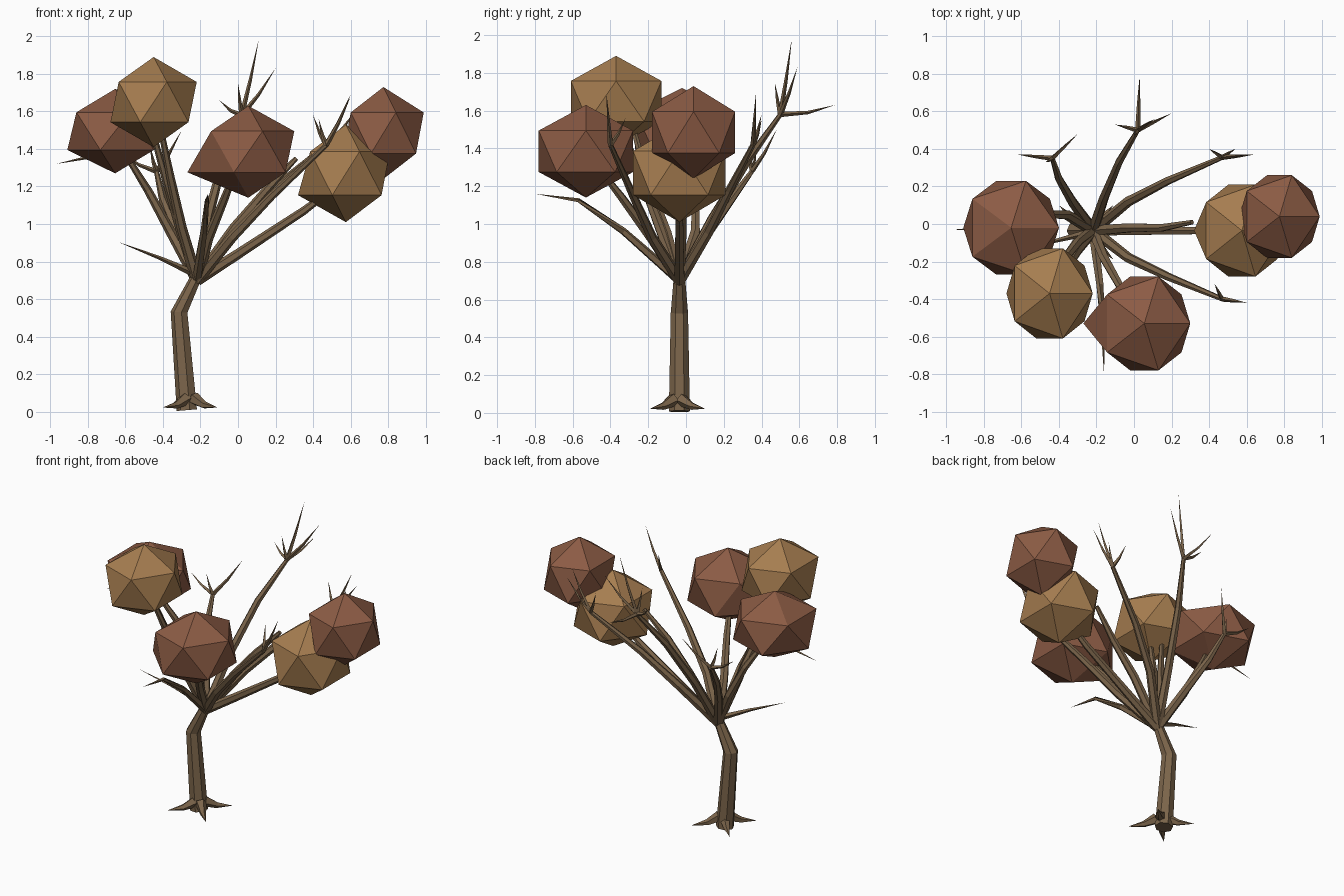
import bpy, bmesh, math
from mathutils import Vector

if "Cube" in bpy.data.objects:
    bpy.data.objects.remove(bpy.data.objects["Cube"])


def material(name, rgb):
    m = bpy.data.materials.new(name)
    m.diffuse_color = (*rgb, 1)
    m.use_nodes = True
    m.node_tree.nodes["Principled BSDF"].inputs["Base Color"].default_value = m.diffuse_color
    return m


BARK = material("bark", (0.20, 0.13, 0.07))
BROWN = material("brown_leaf", (0.26, 0.105, 0.058))
TAN = material("tan_leaf", (0.38, 0.205, 0.08))


def finish(bm, name, mat):
    bmesh.ops.recalc_face_normals(bm, faces=bm.faces[:])
    me = bpy.data.meshes.new(name)
    bm.to_mesh(me)
    bm.free()
    me.materials.append(mat)
    ob = bpy.data.objects.new(name, me)
    bpy.context.collection.objects.link(ob)
    return ob


def tube(bm, pts, radii, sides):
    """Faceted tube through pts; a zero last radius gives a pointed tip."""
    pts = [Vector(p) for p in pts]
    rings = []
    for i, (p, r) in enumerate(zip(pts, radii)):
        if r == 0:
            rings.append([bm.verts.new(p)])
            continue
        t = (pts[min(i + 1, len(pts) - 1)] - pts[max(i - 1, 0)]).normalized()
        ref = Vector((0, 1, 0)) if abs(t.y) < 0.9 else Vector((1, 0, 0))
        u = t.cross(ref).normalized()
        v = t.cross(u)
        rings.append([bm.verts.new(p + r * (math.cos(a) * u + math.sin(a) * v))
                      for a in (math.tau * k / sides for k in range(sides))])
    for a, b in zip(rings, rings[1:]):
        for k in range(sides):
            n = (k + 1) % sides
            if len(b) == 1:
                bm.faces.new((a[k], a[n], b[0]))
            else:
                bm.faces.new((a[k], a[n], b[n], b[k]))
    for ring in (rings[0], rings[-1]):
        if len(ring) > 2:
            bm.faces.new(ring)


# Bent trunk
bm = bmesh.new()
tube(bm, [(-0.27, -0.035, 0.008), (-0.312, -0.035, 0.53), (-0.215, -0.035, 0.73)],
     [0.057, 0.047, 0.03], 7)
finish(bm, "trunk", BARK)

# Four pointed roots on the diagonals
bm = bmesh.new()
for sx in (-1, 1):
    for sy in (-1, 1):
        cx, cy = -0.255, -0.045
        tube(bm, [(cx + sx * 0.02, cy + sy * 0.02, 0.07),
                  (cx + sx * 0.075, cy + sy * 0.075, 0.035),
                  (cx + sx * 0.145, cy + sy * 0.145, 0.022)], [0.036, 0.02, 0], 5)
finish(bm, "roots", BARK)

# Branches fanning out of the crotch, each with optional pointed twigs at its end
CROTCH = (-0.218, -0.035, 0.70)
branches = {
    "back_branch": ([(-0.16, 0.14, 1.03), (-0.08, 0.33, 1.34), (0.02, 0.50, 1.58)],
                    [(0.11, 0.56, 1.98), (0.20, 0.59, 1.83), (0.03, 0.79, 1.63), (-0.10, 0.53, 1.66), (0.0, 0.47, 1.75)]),
    "back_right_branch": ([(-0.03, 0.12, 0.96), (0.18, 0.23, 1.18), (0.47, 0.355, 1.42)],
                          [(0.60, 0.37, 1.69), (0.64, 0.37, 1.62), (0.40, 0.40, 1.58), (0.54, 0.40, 1.55)]),
    "front_right_branch": ([(-0.03, -0.18, 0.93), (0.18, -0.28, 1.15), (0.47, -0.40, 1.42)],
                           [(0.60, -0.42, 1.68), (0.43, -0.32, 1.56), (0.54, -0.41, 1.56)]),
    "back_left_branch": ([(-0.33, 0.12, 0.96), (-0.40, 0.24, 1.13), (-0.435, 0.35, 1.28)],
                         [(-0.62, 0.37, 1.38), (-0.30, 0.48, 1.50), (-0.47, 0.33, 1.42)]),
    "inner_right_branch": ([(-0.02, -0.02, 0.98), (0.15, -0.02, 1.18), (0.31, 0.01, 1.35)], []),
    "right_branch": ([(0.0, -0.035, 0.84), (0.35, -0.035, 1.07), (0.55, -0.03, 1.22)], []),
    "left_branch": ([(-0.36, 0.05, 0.96), (-0.48, 0.05, 1.18), (-0.63, -0.02, 1.42)],
                    [(-0.97, -0.03, 1.32)]),
    "tan_left_branch": ([(-0.30, -0.14, 0.98), (-0.36, -0.24, 1.25), (-0.42, -0.35, 1.55)], []),
    "outer_left_branch": ([(-0.30, -0.10, 0.95), (-0.38, -0.20, 1.22), (-0.48, -0.30, 1.58)], []),
    "front_branch": ([(-0.16, -0.18, 0.92), (-0.07, -0.34, 1.14), (0.0, -0.48, 1.32)], []),
}
for name, (path, twigs) in branches.items():
    bm = bmesh.new()
    tube(bm, [CROTCH] + path, [0.031, 0.027, 0.022, 0.013], 6)
    end = Vector(path[-1])
    for tip in twigs:
        tip = Vector(tip)
        mid = end.lerp(tip, 0.5) + Vector((0, 0, -0.015))
        tube(bm, [end, mid, tip], [0.014, 0.009, 0], 4)
    finish(bm, name, BARK)

# Thin bare twigs low on the crown
bm = bmesh.new()
tube(bm, [(-0.22, -0.04, 0.73), (-0.42, -0.09, 0.82), (-0.64, -0.15, 0.905)], [0.02, 0.01, 0], 4)
tube(bm, [CROTCH, (-0.18, -0.33, 0.96), (-0.165, -0.57, 1.125), (-0.16, -0.80, 1.16)],
     [0.026, 0.02, 0.012, 0], 5)
finish(bm, "bare_twigs", BARK)

# Faceted foliage: bounding box (low, high) and a sideways pull on the leftmost corner
foliage = [
    ("left_foliage", BROWN, (-0.91, -0.27, 1.27), (-0.40, 0.23, 1.72), 0),
    ("front_left_foliage", TAN, (-0.68, -0.61, 1.41), (-0.22, -0.13, 1.89), 0),
    ("front_foliage", BROWN, (-0.19, -0.78, 1.14), (0.30, -0.28, 1.63), 0.08),
    ("right_foliage", TAN, (0.34, -0.28, 1.01), (0.81, 0.21, 1.53), 0.02),
    ("upper_right_foliage", BROWN, (0.56, -0.18, 1.24), (0.99, 0.26, 1.73), 0),
]
for name, mat, lo, hi, pull in foliage:
    lo, hi = Vector(lo), Vector(hi)
    bm = bmesh.new()
    bmesh.ops.create_icosphere(bm, subdivisions=1, radius=1)
    ext = [max(abs(v.co[i]) for v in bm.verts) for i in range(3)]
    mid, half = (lo + hi) / 2, (hi - lo) / 2
    for v in bm.verts:
        v.co = Vector([mid[i] + v.co[i] / ext[i] * half[i] for i in range(3)])
    min(bm.verts, key=lambda v: v.co.x).co.x -= pull
    finish(bm, name, mat)
